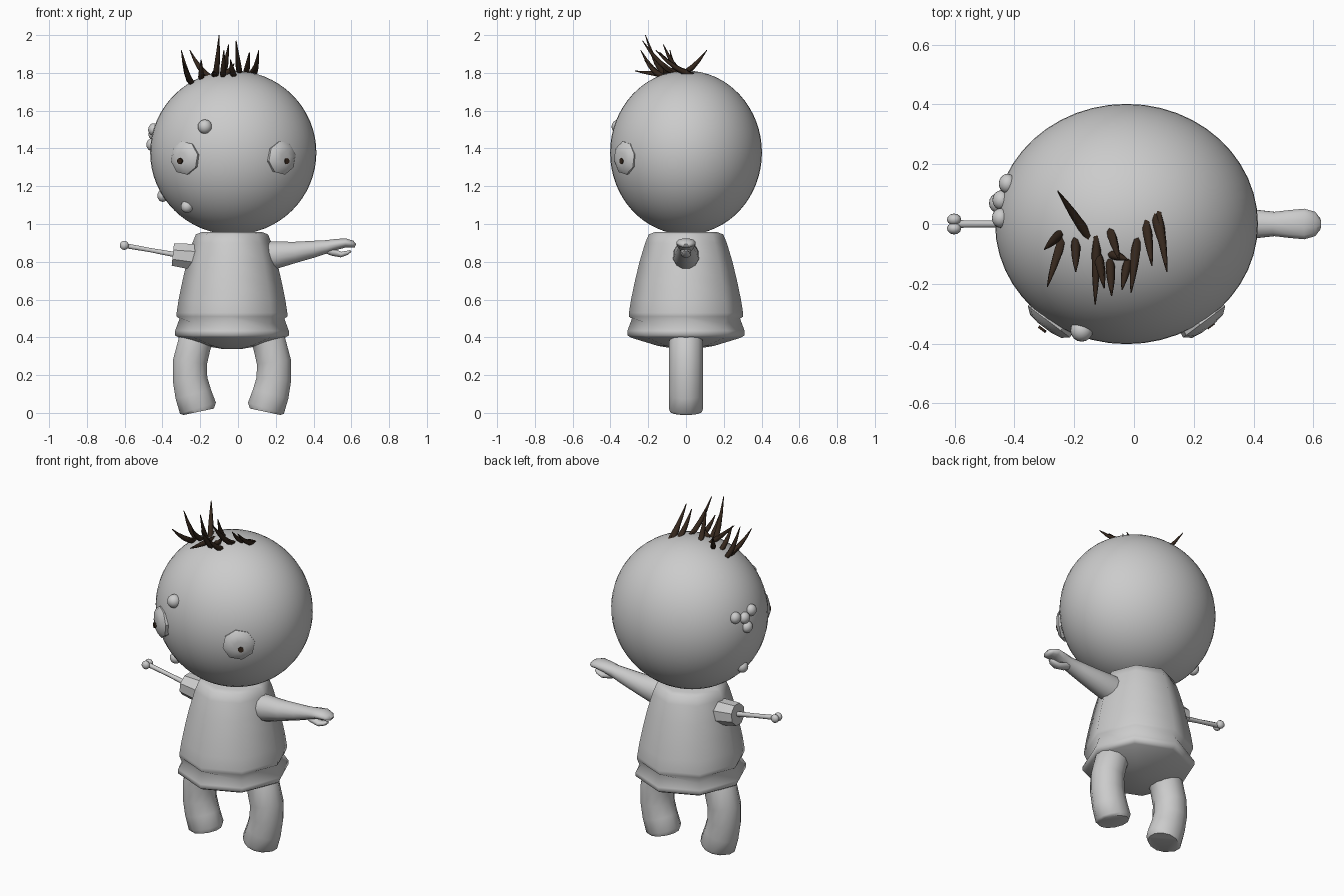
import bpy, bmesh, math
from mathutils import Vector, Matrix

if "Cube" in bpy.data.objects:
    bpy.data.objects.remove(bpy.data.objects["Cube"])


def material(name, rgb):
    m = bpy.data.materials.new(name)
    m.diffuse_color = (*rgb, 1)
    m.use_nodes = True
    m.node_tree.nodes["Principled BSDF"].inputs["Base Color"].default_value = m.diffuse_color
    return m


GREY = material("light grey", (0.6, 0.6, 0.6))
BROWN = material("dark brown", (0.035, 0.02, 0.012))
HEAD_C, HEAD_R = Vector((-0.025, 0, 1.378)), Vector((0.44, 0.402, 0.434))
MID = -0.032  # body centre line


def finish(name, bm, mat, angle=60):
    bmesh.ops.recalc_face_normals(bm, faces=bm.faces)
    me = bpy.data.meshes.new(name)
    bm.to_mesh(me)
    bm.free()
    ob = bpy.data.objects.new(name, me)
    bpy.context.collection.objects.link(ob)
    me.materials.append(mat)
    bpy.ops.object.select_all(action='DESELECT')
    ob.select_set(True)
    bpy.context.view_layer.objects.active = ob
    bpy.ops.object.shade_smooth_by_angle(angle=math.radians(angle))
    return ob


def loft(name, rings, mat, angle=60):
    """Skin equal-length rings of points and cap both ends."""
    bm = bmesh.new()
    loops = [[bm.verts.new(p) for p in r] for r in rings]
    n = len(loops[0])
    for a, b in zip(loops, loops[1:]):
        for i in range(n):
            j = (i + 1) % n
            bm.faces.new((a[i], a[j], b[j], b[i]))
    bm.faces.new(loops[0][::-1])
    bm.faces.new(loops[-1])
    return finish(name, bm, mat, angle)


def tube(name, points, radii, mat, sides=10, angle=60):
    """Tube along points; each radius is (width across y, thickness)."""
    pts = [Vector(p) for p in points]
    rings = []
    for i, (p, (w, t)) in enumerate(zip(pts, radii)):
        d = (pts[min(i + 1, len(pts) - 1)] - pts[max(i - 1, 0)]).normalized()
        side = Vector((0, 1, 0)) - d * d.y
        side.normalize()
        up = d.cross(side)
        rings.append([p + side * w * math.cos(a) + up * t * math.sin(a)
                      for a in (2 * math.pi * (k + 0.5) / sides for k in range(sides))])
    return loft(name, rings, mat, angle)


def ball(name, c, r, u=16, v=10, mat=GREY, rot=None):
    bm = bmesh.new()
    m = Matrix.Translation(c) @ (rot or Matrix()) @ Matrix.Diagonal((*r, 1))
    bmesh.ops.create_uvsphere(bm, u_segments=u, v_segments=v, radius=1, matrix=m)
    return finish(name, bm, mat)


def on_head(x, y=None, z=None):
    """Solve the missing coordinate on the head surface (front or top)."""
    p = Vector((x, y or 0, z or 0))
    k = 1 if y is None else 2
    j = 3 - k
    s = 1 - ((x - HEAD_C.x) / HEAD_R.x) ** 2 - ((p[j] - HEAD_C[j]) / HEAD_R[j]) ** 2
    p[k] = HEAD_C[k] + (-1 if k == 1 else 1) * HEAD_R[k] * math.sqrt(max(s, 0))
    return p


# Head
ball("head", HEAD_C, HEAD_R, 48, 32)

# Eyes: faceted shallow domes with small pupil plates
for label, s in (("left", -1), ("right", 1)):
    x = HEAD_C.x + s * 0.258
    n = Vector((s * 0.6, -0.8, 0))
    rot = n.to_track_quat('Z', 'Y').to_matrix().to_4x4()
    c = on_head(x, z=1.35)
    rings = []
    for h, r in ((-0.03, 0.085), (0.003, 0.09), (0.022, 0.066), (0.028, 0.03)):
        rings.append([c + rot @ Vector((r * math.cos(a), r * math.sin(a), h))
                      for a in (math.tau * (k + 0.25) / 8 for k in range(8))])
    loft(label + "_eye", rings, GREY, 40)
    bm = bmesh.new()
    m = Matrix.Translation(c + n * 0.027 + Vector((s * 0.008, s * 0.006 * s * s, -0.017))) @ rot
    bmesh.ops.create_cone(bm, cap_ends=True, segments=10, radius1=0.016, radius2=0.016,
                          depth=0.009, matrix=m)
    finish(label + "_pupil", bm, BROWN, 40)

# Skin bumps
for i, (x, z, r) in enumerate(((-0.175, 1.515, 0.038), (-0.27, 1.092, 0.033))):
    ball(f"face_bump_{i}", on_head(x, z=z), (r, r, r))
for i, (y, z) in enumerate(((0.135, 1.49), (0.08, 1.475), (0.02, 1.5), (0.07, 1.42), (0.03, 1.15))):
    s = 1 - (y / HEAD_R.y) ** 2 - ((z - HEAD_C.z) / HEAD_R.z) ** 2
    ball(f"side_bump_{i}", (HEAD_C.x - HEAD_R.x * math.sqrt(s), y, z), (0.029, 0.033, 0.033))

# Torso: eight-sided shirt with pinched waistband and bowl-shaped underside
profile = ((0.957, 0.165), (0.945, 0.197), (0.9, 0.216), (0.8, 0.246), (0.7, 0.27),
           (0.6, 0.291), (0.53, 0.302), (0.51, 0.302), (0.485, 0.286), (0.435, 0.31),
           (0.41, 0.31), (0.398, 0.29), (0.355, 0.15), (0.338, 0.05))
rings = []
for z, r in profile:
    ring = []
    for k in range(8):
        a = math.tau * k / 8
        lift = 0.014 * math.cos(2 * k * math.pi / 2) if z == 0.485 else 0
        ring.append((MID + 0.97 * r * math.cos(a), r * math.sin(a), z + lift))
    rings.append(ring)
loft("torso", rings, GREY, 60)

# Legs: bowed tubes mirrored about the centre line
leg = ((0.17, 0.41, 0.088), (0.197, 0.37, 0.092), (0.222, 0.27, 0.094), (0.222, 0.18, 0.095),
       (0.205, 0.1, 0.1), (0.18, 0.025, 0.103), (0.176, 0.006, 0.085))
for label, s in (("left", -1), ("right", 1)):
    tube(label + "_leg", [(MID + s * x, 0, z) for x, z, r in leg],
         [(min(r, 0.092), r) for x, z, r in leg], GREY, 12, 50)

# Whole arm with mitten hand and thumb
tube("arm", [(0.12, 0, 0.828), (0.2, 0, 0.836), (0.3, 0, 0.85), (0.4, 0, 0.867), (0.47, 0, 0.88),
             (0.52, 0, 0.892), (0.57, 0, 0.9), (0.605, 0, 0.893), (0.622, 0, 0.885)],
     [(0.072, 0.078), (0.07, 0.075), (0.062, 0.058), (0.05, 0.046), (0.042, 0.036),
      (0.048, 0.03), (0.053, 0.025), (0.042, 0.02), (0.02, 0.01)], GREY, 12)
tube("thumb", [(0.45, 0, 0.87), (0.5, 0, 0.852), (0.545, 0, 0.838), (0.58, 0, 0.848), (0.597, 0, 0.858)],
     [(0.025, 0.02), (0.03, 0.022), (0.028, 0.016), (0.022, 0.012), (0.01, 0.006)], GREY, 8)

# Sleeve stub with bone pin
tube("arm_stub", [(-0.2, 0, 0.82), (-0.25, 0, 0.828), (-0.345, 0, 0.838)],
     [(0.075, 0.075), (0.073, 0.073), (0.064, 0.064)], GREY, 8, 40)
tube("bone_shaft", [(-0.3, 0, 0.832), (-0.46, 0, 0.861), (-0.6, 0, 0.886)],
     [(0.016, 0.016), (0.012, 0.012), (0.014, 0.014)], GREY, 8)
for i, y in enumerate((-0.015, 0.015)):
    ball(f"bone_knob_{i}", (-0.602, y, 0.887), (0.024, 0.02, 0.024), 12, 8)

# Hair: tapered strands (root x, root y, tip x, tip y, tip z)
hair = ((-0.15, -0.045, -0.255, 0.11, 1.92), (-0.245, -0.03, -0.3, -0.085, 1.92),
        (-0.24, -0.05, -0.29, -0.21, 1.86), (-0.195, -0.05, -0.195, -0.16, 1.87),
        (-0.125, -0.04, -0.13, -0.27, 1.81), (-0.12, -0.1, -0.1, -0.215, 2.0),
        (-0.08, -0.02, -0.05, -0.12, 1.95), (-0.08, -0.12, -0.075, -0.24, 1.92),
        (0.01, -0.05, -0.01, -0.23, 1.97), (-0.02, -0.12, -0.04, -0.22, 1.87),
        (0.04, 0.01, 0.06, -0.14, 1.91), (0.08, 0.04, 0.11, -0.16, 1.92),
        (0.07, 0.03, 0.1, -0.1, 1.87), (-0.08, -0.1, -0.02, -0.12, 1.85))
for i, (x, y, tx, ty, tz) in enumerate(hair):
    root, tip = on_head(x, y, 0), Vector((tx, ty, tz))
    root.z -= 0.012
    pts = []
    for t in (0, 0.25, 0.5, 0.75, 1):
        p = root.lerp(tip, t)
        p.z -= 0.12 * t * (1 - t) * (tip.z - root.z) / 0.2
        floor = on_head(p.x, p.y, 0).z
        p.z = max(p.z, floor + 0.004) if t else p.z
        pts.append(p)
    tube(f"hair_{i}", pts, [(r, r) for r in (0.013, 0.016, 0.014, 0.009, 0.002)], BROWN, 6)
